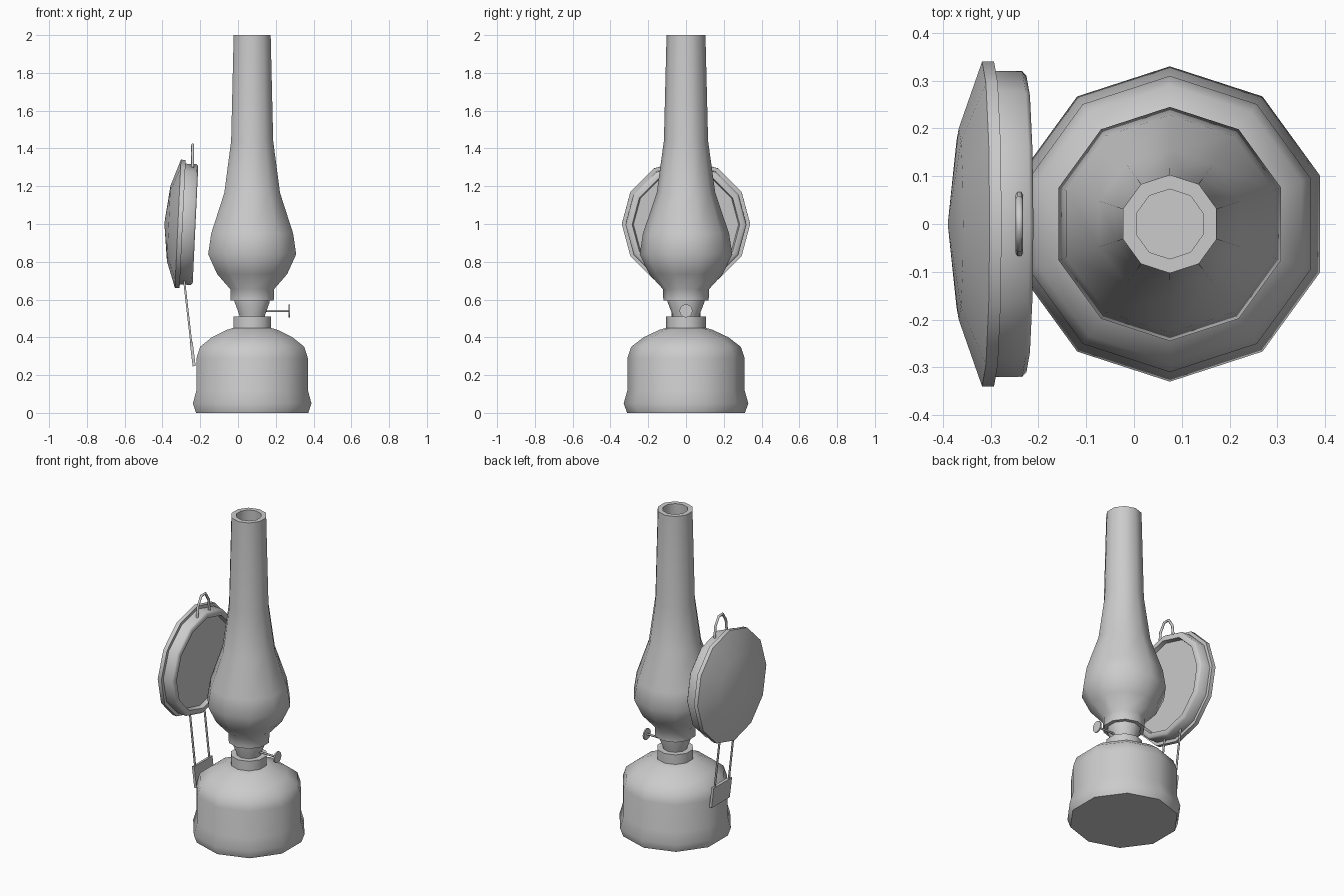
import bpy, bmesh, math
from mathutils import Matrix, Vector

if "Cube" in bpy.data.objects:
    bpy.data.objects.remove(bpy.data.objects["Cube"])

AX = 0.075  # x of the lamp's vertical axis


def finish(name, bm, mat, angle=50):
    bmesh.ops.remove_doubles(bm, verts=bm.verts, dist=1e-5)
    bmesh.ops.recalc_face_normals(bm, faces=bm.faces)
    bm.transform(mat)
    me = bpy.data.meshes.new(name)
    bm.to_mesh(me)
    bm.free()
    ob = bpy.data.objects.new(name, me)
    bpy.context.collection.objects.link(ob)
    bpy.ops.object.select_all(action='DESELECT')
    ob.select_set(True)
    bpy.context.view_layer.objects.active = ob
    bpy.ops.object.shade_smooth_by_angle(angle=math.radians(angle))
    return ob


def lathe(name, profile, sides, phase, mat):
    """Revolve (radius, height) points around local z; profile starts and ends at radius 0."""
    bm = bmesh.new()
    rings = []
    for r, z in profile:
        if r == 0:
            rings.append([bm.verts.new((0, 0, z))] * sides)
        else:
            angs = [math.radians(phase) + 2 * math.pi * i / sides for i in range(sides)]
            rings.append([bm.verts.new((r * math.cos(a), r * math.sin(a), z)) for a in angs])
    for a, b in zip(rings, rings[1:]):
        for i in range(sides):
            j = (i + 1) % sides
            bm.faces.new(list(dict.fromkeys((a[i], a[j], b[j], b[i]))))
    return finish(name, bm, mat)


def wire(name, points, radius):
    """Thin rod following a path."""
    cu = bpy.data.curves.new(name, 'CURVE')
    cu.dimensions = '3D'
    cu.bevel_depth = radius
    cu.bevel_resolution = 1
    cu.use_fill_caps = True
    sp = cu.splines.new('POLY')
    sp.points.add(len(points) - 1)
    for p, co in zip(sp.points, points):
        p.co = (*co, 1)
    ob = bpy.data.objects.new(name, cu)
    bpy.context.collection.objects.link(ob)
    return ob


axis = Matrix.Translation((AX, 0, 0))

# Oil tank with its neck collar
lathe("oil_tank", [(0, 0), (0.312, 0), (0.33, 0.05), (0.31, 0.12), (0.31, 0.29), (0.29, 0.35),
                   (0.225, 0.40), (0.14, 0.44), (0.105, 0.45), (0, 0.45)], 10, 18, axis)
lathe("collar", [(0, 0.44), (0.105, 0.44), (0.105, 0.51), (0, 0.51)], 10, 18, axis)

# Burner
lathe("burner", [(0, 0.505), (0.07, 0.505), (0.072, 0.52), (0.097, 0.585), (0.097, 0.597), (0, 0.597)],
      10, 18, axis)

# Glass chimney: outer wall up, inner wall back down
outer = [(0.12, 0.595), (0.122, 0.655), (0.195, 0.735), (0.245, 0.84), (0.228, 0.95),
         (0.155, 1.165), (0.117, 1.44), (0.103, 2.0)]
inner = [(r - 0.03, z) for r, z in reversed(outer[1:])] + [(0.09, 0.625)]
lathe("chimney", [(0, 0.595)] + outer + inner + [(0, 0.625)], 10, 18, axis)

# Wick knob and its shaft
wire("knob_shaft", [(AX, 0, 0.54), (0.272, 0, 0.54)], 0.006)
lathe("knob", [(0, 0), (0.035, 0), (0.035, 0.008), (0, 0.008)], 12, 0,
      Matrix.Translation((0.268, 0, 0.54)) @ Matrix.Rotation(math.pi / 2, 4, 'Y'))

# Reflector dish, leaning slightly toward the lamp
dish = [(0, -0.09), (0.2, -0.067), (0.34, -0.018), (0.34, 0.007), (0.32, 0.007), (0.32, 0.066),
        (0.31, 0.075), (0.285, 0.075), (0.278, 0.05), (0, 0.05)]
lathe("reflector", dish, 12, 0, Matrix.Translation((-0.3, 0, 1.0))
      @ Matrix.Rotation(math.radians(92.7), 4, 'Y'))

# Hanging loop on top
loop = [(0.06, 1.30), (0.052, 1.37), (0.02, 1.42)]
pts = [(-0.24, -y, z) for y, z in loop] + [(-0.24, y, z) for y, z in reversed(loop)]
wire("hanging_loop", pts, 0.008)

# Two support rods and the mounting plate
for s, side in ((-1, "front"), (1, "back")):
    wire(side + "_support_rod", [(-0.285, 0.07 * s, 0.70), (-0.243, 0.07 * s, 0.33)], 0.006)
bm = bmesh.new()
bmesh.ops.create_cube(bm, size=1, matrix=Matrix.Diagonal((0.016, 0.18, 0.13, 1)))
finish("mounting_plate", bm, Matrix.Translation((-0.24, 0, 0.312))
       @ Matrix.Rotation(math.radians(-7), 4, 'Y'), 30)
